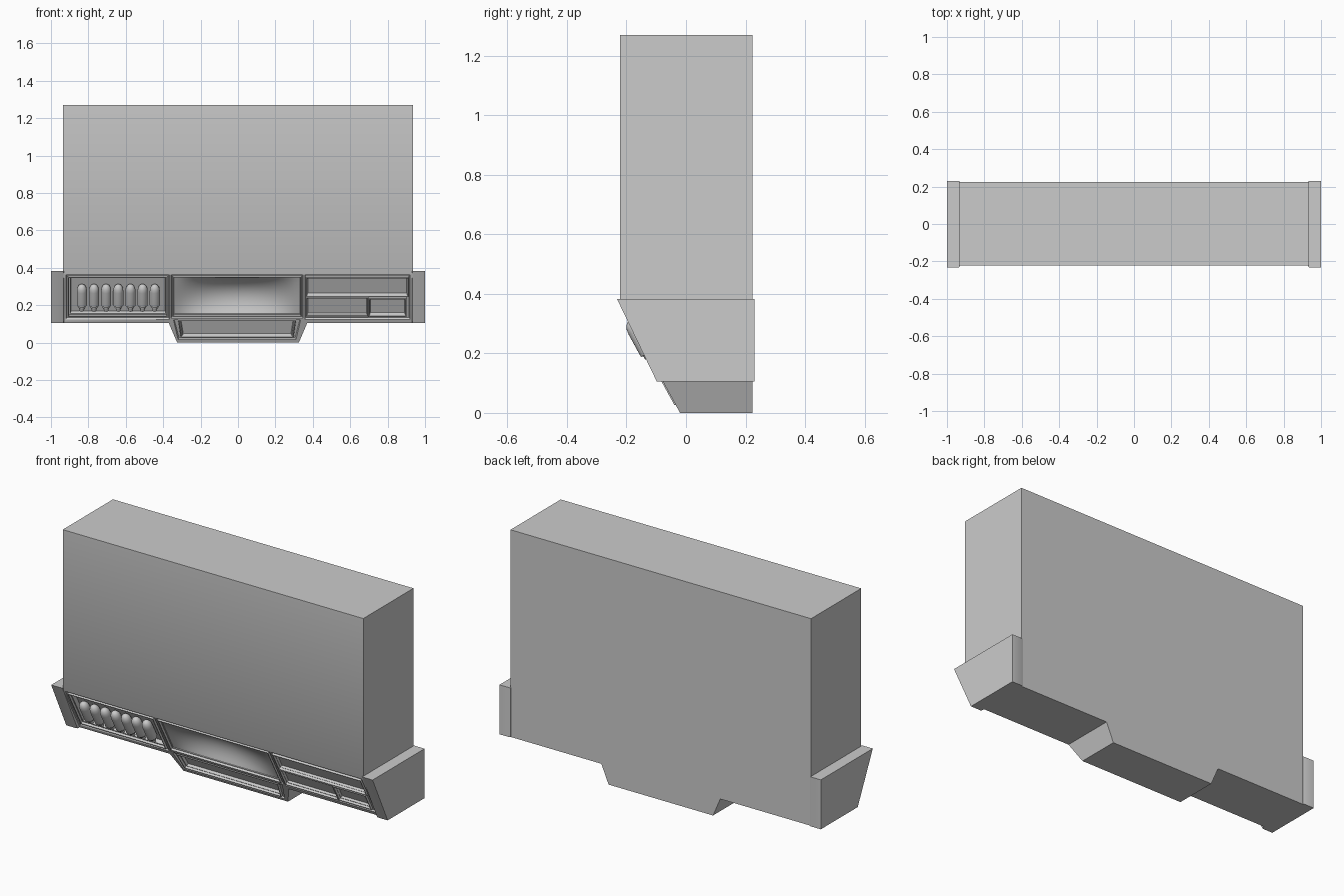
import bpy, bmesh, math
from mathutils import Matrix, Vector

if "Cube" in bpy.data.objects:
    bpy.data.objects.remove(bpy.data.objects["Cube"])

# Local frame of the sloping front panel: x across, v up the slope, n outward
S = Vector((0, -0.2, 0.365)).normalized()
N = Vector((1, 0, 0)).cross(S)
ORIGIN = Vector((0, -0.02, 0))


def loc(x, z, n):
    """Point on the slope at height z, lifted n along the outward normal."""
    return ORIGIN + Vector((x, 0, 0)) + S * (z / S.z) + N * n


def finish(bm, name):
    bmesh.ops.recalc_face_normals(bm, faces=bm.faces)
    me = bpy.data.meshes.new(name)
    bm.to_mesh(me)
    bm.free()
    ob = bpy.data.objects.new(name, me)
    bpy.context.collection.objects.link(ob)
    return ob


def smooth(ob):
    bpy.ops.object.select_all(action='DESELECT')
    ob.select_set(True)
    bpy.context.view_layer.objects.active = ob
    bpy.ops.object.shade_smooth_by_angle(angle=math.radians(35))


def prism(name, pts, direction):
    bm = bmesh.new()
    f = bm.faces.new([bm.verts.new(p) for p in pts])
    r = bmesh.ops.extrude_face_region(bm, geom=[f])
    bmesh.ops.translate(bm, vec=direction,
                        verts=[v for v in r['geom'] if isinstance(v, bmesh.types.BMVert)])
    return finish(bm, name)


def loft(name, box, profile, taper=0, ring=False):
    """Stack of inset rectangles on the slope; profile holds (inset, height)."""
    x0, x1, z0, z1 = box
    bm = bmesh.new()
    loops = []
    for i, n in profile:
        loops.append([bm.verts.new(loc(x, z, n)) for x, z in (
            (x0 + i + taper, z0 + i), (x1 - i - taper, z0 + i),
            (x1 - i, z1 - i), (x0 + i, z1 - i))])
    pairs = list(zip(loops, loops[1:])) + ([(loops[-1], loops[0])] if ring else [])
    for a, b in pairs:
        for k in range(4):
            bm.faces.new((a[k], a[k - 1], b[k - 1], b[k]))
    if not ring:
        bm.faces.new(loops[0])
        bm.faces.new(loops[-1])
    return finish(bm, name)


def cut(target, cutter):
    m = target.modifiers.new("cut", 'BOOLEAN')
    m.operation, m.solver, m.object = 'DIFFERENCE', 'EXACT', cutter
    bpy.context.view_layer.objects.active = target
    bpy.ops.object.modifier_apply(modifier=m.name)
    bpy.data.objects.remove(cutter)


def recess(box, depth, start=0.02, slope=0.005, taper=0):
    cut(body, loft("cutter", box, [(0, start), (0, 0), (slope, -depth)], taper))


def rim(name, box, w=0.008, h=0.004, base=-0.012, taper=0):
    loft(name, box, [(0, base), (0.002, h), (w - 0.002, h), (w, base)], taper, True)


# Cabinet body: front outline pushed back, then trimmed along the slope
outline = [(-.935, 1.27), (-.935, .105), (-.37, .105), (-.325, 0),
           (.325, 0), (.37, .105), (.935, .105), (.935, 1.27)]
body = prism("cabinet_body", [(x, -.222, z) for x, z in outline], (0, .446, 0))
bm = bmesh.new()
bm.from_mesh(body.data)
bmesh.ops.bisect_plane(bm, geom=bm.verts[:] + bm.edges[:] + bm.faces[:], dist=1e-5,
                       plane_co=ORIGIN, plane_no=N, clear_outer=True)
bmesh.ops.holes_fill(bm, edges=[e for e in bm.edges if e.is_boundary], sides=0)
bmesh.ops.recalc_face_normals(bm, faces=bm.faces)
bm.to_mesh(body.data)
bm.free()

# Recessed fields of the front panel
LEFT, MID, RIGHT = (-.92, -.367, .125, .362), (-.357, .347, .132, .362), (.357, .92, .125, .362)
LOW = (-.345, .335, .016, .122)
for b in (LEFT, MID, RIGHT):
    recess(b, .008)
recess(LOW, .008, taper=.025)
recess((-.898, -.385, .15, .345), .03)
recess((.368, .907, .25, .345), .02)
recess((.368, .692, .143, .238), .02)
recess((.703, .895, .146, .232), .02)
recess((-.31, .30, .034, .118), .022, taper=.012)

# Raised rims around the fields
rim("bulb_field_rim", (-.91, -.376, .138, .355))
rim("display_rim", (-.35, .34, .139, .356))
rim("upper_tray_rim", (.361, .914, .243, .352))
rim("lower_tray_rim", (.361, .698, .135, .244))
rim("small_box_rim", (.696, .902, .138, .240))
rim("lower_panel_rim", (-.322, .312, .026, .124), taper=.014)

# Dished display: bowl-shaped cutter
bm = bmesh.new()
bmesh.ops.create_grid(bm, x_segments=24, y_segments=12, size=1)
top = bmesh.ops.extrude_edge_only(bm, edges=[e for e in bm.edges if e.is_boundary])['geom']
upper = {v for v in top if isinstance(v, bmesh.types.BMVert)}
for v in bm.verts:
    a, b = v.co.x, v.co.y
    n = 0.02 if v in upper else -.012 - .05 * (1 - a * a) * (1 - b * b)
    v.co = loc(-.005 + .333 * a, .2475 + .097 * b, n)
bmesh.ops.holes_fill(bm, edges=[e for e in bm.edges if e.is_boundary], sides=0)
cut(body, finish(bm, "display_cutter"))
smooth(body)

# End caps with slanted fronts
for s, side in ((-1, "left"), (1, "right")):
    prof = [(-.232, .383), (.23, .383), (.23, .105), (-.098, .105)]
    cap = prism(side + "_end_cap", [(s * .93, y, z) for y, z in prof], (s * .07, 0, 0))
    bm = bmesh.new()
    bm.from_mesh(cap.data)
    bmesh.ops.bevel(bm, geom=[e for e in bm.edges
                              if all(abs(v.co.x) < .95 for v in e.verts)
                              and abs(e.verts[0].co.z - e.verts[1].co.z) > .1],
                    offset=.008, segments=2, profile=.5, affect='EDGES')
    bm.to_mesh(cap.data)
    bm.free()
    smooth(cap)

# Row of bulbs: lathed glass and socket lying along the slope
bulb_profile = [(0, .166), (.012, .17), (.014, .185), (.019, .188), (.019, .198), (.027, .2),
                (.027, .275), (.025, .29), (.018, .303), (.009, .309), (0, .311)]
for i in range(7):
    bm = bmesh.new()
    x = -.835 + i * .065
    vs = [bm.verts.new(loc(x + r, z, -.002)) for r, z in bulb_profile]
    es = [bm.edges.new(p) for p in zip(vs, vs[1:])]
    bmesh.ops.spin(bm, geom=vs + es, cent=loc(x, 0, -.002), axis=S,
                   angle=math.tau, steps=20, use_duplicate=False)
    bmesh.ops.remove_doubles(bm, verts=bm.verts, dist=1e-4)
    smooth(finish(bm, f"bulb_{i + 1}"))
